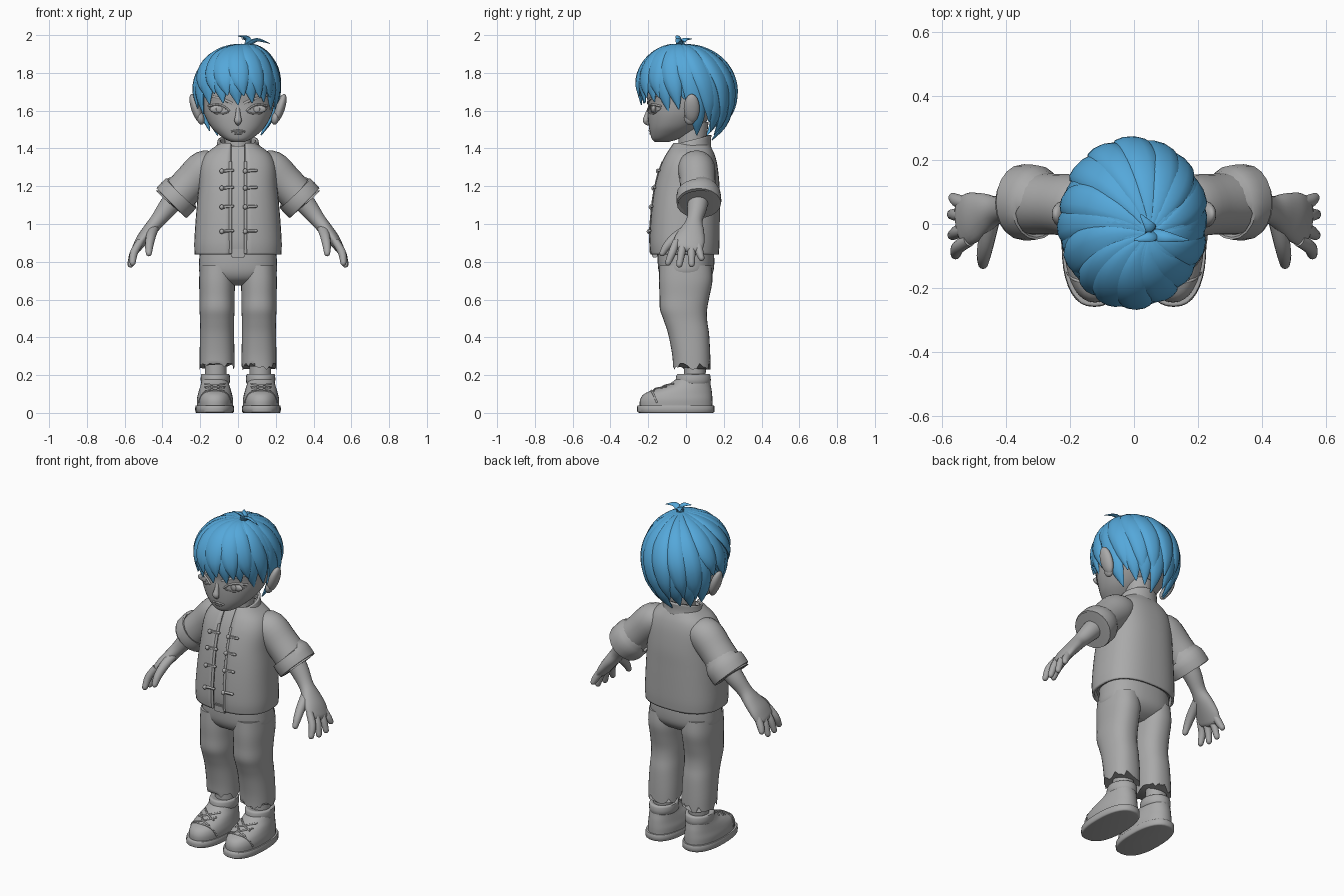
import bpy, bmesh, math, random
from mathutils import Vector

if "Cube" in bpy.data.objects:
    bpy.data.objects.remove(bpy.data.objects["Cube"])

random.seed(4)


def material(name, rgb):
    m = bpy.data.materials.new(name)
    m.diffuse_color = (*rgb, 1)
    m.use_nodes = True
    m.node_tree.nodes["Principled BSDF"].inputs["Base Color"].default_value = m.diffuse_color
    return m


GREY = material("clay grey", (0.40, 0.40, 0.40))
BLUE = material("hair blue", (0.09, 0.39, 0.70))
Y = Vector((0, 1, 0))


def spline(keys, sub):
    """Catmull-Rom samples through the keys."""
    k = [keys[0]] + list(keys) + [keys[-1]]
    out = []
    for i in range(1, len(k) - 2):
        for j in range(sub):
            t = j / sub
            out.append([0.5 * (2 * b + (c - a) * t + (2 * a - 5 * b + 4 * c - d) * t * t
                        + (3 * b - a - 3 * c + d) * t ** 3)
                        for a, b, c, d in zip(*k[i - 1:i + 3])])
    return out + [list(keys[-1])]


def finish(name, bm, mat, angle=45):
    bmesh.ops.recalc_face_normals(bm, faces=bm.faces)
    me = bpy.data.meshes.new(name)
    bm.to_mesh(me)
    bm.free()
    me.materials.append(mat)
    me.shade_smooth()
    me.set_sharp_from_angle(angle=math.radians(angle))
    ob = bpy.data.objects.new(name, me)
    bpy.context.scene.collection.objects.link(ob)
    return ob


def loft(name, keys, mat=GREY, n=24, p=2.0, flat=False, gap=0, hem=0, tilt=0, sub=4,
         tip=False, side=1, ref=None):
    """Skin of elliptic sections (x, y, z, ru, rv); gap leaves the front open."""
    rings = spline(keys, sub)
    if tip:
        a, b = Vector(rings[-2][:3]), Vector(rings[-1][:3])
        d, (r, q) = (b - a).normalized(), rings[-1][3:]
        rings += [[*(b + d * r * h), r * k, q * k] for h, k in ((.5, .85), (.85, .5), (1, .12))]
    bm, rows = bmesh.new(), []
    for i, (x, y, z, ru, rv) in enumerate(rings):
        c = Vector((x, y, z))
        t = Vector((0, 0, 1)) if flat else (
            Vector(rings[min(i + 1, len(rings) - 1)][:3]) - Vector(rings[max(i - 1, 0)][:3])).normalized()
        v = ref(c) if ref else Y
        v = (v - t * v.dot(t)).normalized()
        u = v.cross(t)
        k = math.acos(min(1, (gap / ru) ** (p / 2))) if gap else 0
        row = []
        for j in range(n):
            a = -k + (math.pi + 2 * k) * j / (n - 1) if gap else 2 * math.pi * j / n
            co, si = math.cos(a), math.sin(a)
            q = (c + u * ru * math.copysign(abs(co) ** (2 / p), co)
                 + v * rv * math.copysign(abs(si) ** (2 / p), si))
            q.z += tilt * q.y + (hem * random.uniform(-1, 1) if hem and i == 0 else 0)
            q.x *= side
            row.append(bm.verts.new(q))
        rows.append(row)
    for r0, r1 in zip(rows, rows[1:]):
        for j in range(n - 1 if gap else n):
            m = (j + 1) % n
            bm.faces.new((r0[j], r0[m], r1[m], r1[j]))
    if not gap:
        bm.faces.new(rows[0])
        bm.faces.new(rows[-1])
    return finish(name, bm, mat)


def thicken(ob, t):
    m = ob.modifiers.new("thickness", 'SOLIDIFY')
    m.thickness, m.offset = t, 0


def stack(rows, x=0):
    """(z, front, back, half width) rows to flat section keys."""
    return [(x, (f + b) / 2, z, w, (b - f) / 2) for z, f, b, w in rows]


def front_y(keys, x, z, p):
    """Front surface depth of a flat stack."""
    s = spline(keys, 4)
    a, b = next(((a, b) for a, b in zip(s, s[1:]) if a[2] <= z <= b[2]), (s[-2], s[-1]))
    t = (z - a[2]) / (b[2] - a[2])
    yc, w, d = (a[i] + (b[i] - a[i]) * t for i in (1, 3, 4))
    return yc - d * (1 - min(.99, abs(x) / w) ** p) ** (1 / p)


def blob(name, loc, scale, rot=0, side=1):
    bm = bmesh.new()
    bmesh.ops.create_uvsphere(bm, u_segments=20, v_segments=12, radius=1)
    ob = finish(name, bm, GREY)
    ob.location, ob.scale = (loc[0] * side, loc[1], loc[2]), scale
    ob.rotation_euler.y = rot * side


# Head and neck
head = stack([(1.435, -.165, -.09, .035), (1.45, -.18, -.04, .07), (1.48, -.19, .02, .11),
              (1.52, -.197, .08, .147), (1.58, -.202, .14, .178), (1.64, -.202, .18, .193),
              (1.70, -.21, .2, .197), (1.80, -.19, .2, .185), (1.90, -.11, .13, .11)])
loft("head", head, n=40, p=2.2, flat=True)
loft("neck", stack([(1.28, -.05, .10, .08), (1.38, -.04, .10, .07), (1.54, -.04, .12, .075)]), flat=True)


def on_face(name, pts, r, lift=0.0, side=1):
    loft(name, [(x, front_y(head, x, z, 2.2) - lift, z, r, r) for x, z in pts],
         n=8, tip=True, side=side, ref=lambda c: Vector((0, 1, .3)))


loft("nose", [(0, -.195, 1.615, .010, .008), (0, -.205, 1.575, .014, .014), (0, -.213, 1.547, .02, .016),
              (0, -.203, 1.532, .012, .01)], n=12, tip=True)
on_face("upper_lip", [(-.035, 1.49), (0, 1.495), (.035, 1.49)], .005)
on_face("lower_lip", [(-.02, 1.48), (0, 1.478), (.02, 1.48)], .005)
for s in (1, -1):
    blob("eyeball", (.102, front_y(head, .102, 1.61, 2.2) + .008, 1.608), (.048, .014, .022), 0, s)
    blob("iris", (.098, front_y(head, .098, 1.61, 2.2) - .003, 1.609), (.018, .006, .018), 0, s)
    on_face("upper_eyelid", [(.045, 1.597), (.075, 1.622), (.11, 1.632), (.155, 1.624)], .006, .002, s)
    on_face("lower_eyelid", [(.05, 1.593), (.085, 1.583), (.12, 1.587), (.152, 1.612)], .004, 0, s)
    on_face("eyebrow", [(.03, 1.638), (.08, 1.66), (.15, 1.682)], .007, 0, s)
    blob("ear", (.222, .03, 1.612), (.026, .042, .08), .32, s)
    blob("ear_lobe", (.198, .02, 1.56), (.02, .03, .035), .2, s)

# Hair: scalp cap with overlapping locks that spiral out from the crown
CEN = Vector((-.008, 0, 1.70))
bm = bmesh.new()
bmesh.ops.create_uvsphere(bm, u_segments=32, v_segments=24, radius=1)
for v in bm.verts:
    v.co = Vector((v.co.x * .205, v.co.y * .238, v.co.z * (.235 if v.co.z > 0 else .30))) + CEN
bmesh.ops.delete(bm, geom=[f for f in bm.faces if f.calc_center_median().z <
                           1.69 - .6 * max(0, f.calc_center_median().y)], context='FACES')
finish("hair_cap", bm, BLUE)


def lock(deg, z_end, width, grow, swirl=.45):
    dz = CEN.z - z_end
    end = math.pi / 2 + math.asin(max(-.9, min(.95, dz / .31)))
    keys = []
    for i, w in enumerate((.15, .45, .75, .95, 1.0, .92, .62, .05)):
        t = i / 7
        th = end * t
        ph = math.radians(deg) - swirl * (1 - t)
        r = math.sin(th) * grow
        zr = .245 if th < math.pi / 2 else .31
        keys.append((CEN.x + .058 * (1 - t) ** 2 + .212 * r * math.cos(ph),
                     CEN.y - .03 * (1 - t) ** 2 + .25 * r * math.sin(ph),
                     CEN.z + zr * math.cos(th), width * w, .006 + .018 * w if w > .1 else .003))
    loft("hair_lock", keys, BLUE, n=10, sub=3, ref=lambda c: c - CEN + Vector((0, 0, .05)))


for layer in (0, 1):
    for i in range(16):
        deg = i * 22.5 + 11 * layer + random.uniform(-3, 3)
        f, c = -math.sin(math.radians(deg)), abs(math.cos(math.radians(deg)))
        if f > .45:
            z = 1.625 + .03 * layer + .03 * c
        elif f > .12:
            z = 1.58 + .03 * layer
        elif f > -.3:
            z = 1.67
        else:
            z = 1.455 + .06 * layer + .03 * c
        lock(deg, z + random.uniform(-.015, .02), .058 + random.uniform(-.004, .008), .97 + .05 * layer)
for pts in ([(.06, -.03, 1.94), (.05, -.04, 1.985), (.00, -.05, 1.995)],
            [(.05, -.03, 1.945), (.10, -.04, 1.975), (.17, -.05, 1.955)],
            [(.05, -.02, 1.94), (.05, -.01, 1.975), (.02, .03, 1.98)]):
    loft("crown_tuft", [(*q, w, w * .5) for q, w in zip(pts, (.02, .018, .003))], BLUE, n=8,
         ref=lambda c: Vector((0, .3, 1)))

# Jacket: open front body over an undershirt, stand collar, toggles
jacket = stack([(.84, -.182, .168, .224), (.90, -.188, .172, .226), (1.0, -.184, .173, .22),
                (1.1, -.175, .173, .212), (1.2, -.16, .172, .202), (1.3, -.132, .162, .196),
                (1.36, -.105, .148, .172), (1.40, -.08, .13, .125), (1.425, -.065, .115, .09)])
thicken(loft("jacket_body", jacket, n=44, p=2.5, flat=True, gap=.036), .012)
loft("undershirt", [(x, y, z + .012, a - .016, b - .016) for x, y, z, a, b in jacket[:-1]],
     n=40, p=2.5, flat=True)
thicken(loft("collar", [(0, .02, 1.365, .118, .108), (0, .025, 1.40, .108, .10), (0, .03, 1.435, .10, .098)],
             n=32, flat=True, gap=.035, tilt=.28), .014)
for s in (1, -1):
    edge = [(s * .04, front_y(jacket, .04, z, 2.5) - .004, z, .008, .006)
            for z in (.845, .95, 1.05, 1.15, 1.25, 1.33)]
    loft("jacket_front_edge", edge, n=8)
    for z in (1.28, 1.19, 1.09, .96):
        y = front_y(jacket, .07, z, 2.5) - .009
        x = .062 * s
        loft("toggle_loop", [(x - .03, y, z, .008, .008), (x + .034, y, z + .004, .008, .008)],
             n=8, tip=True, ref=lambda c: Vector((0, 0, 1)))
        blob("toggle_knot", (x - .024, y - .005, z), (.012, .012, .013))
bm = bmesh.new()
bmesh.ops.create_cube(bm, size=1)
for v in bm.verts:
    v.co = Vector((v.co.x * .075, v.co.y * .03 - .165, v.co.z * .045 + .845))
bmesh.ops.bevel(bm, geom=bm.edges[:], offset=.006, segments=2, affect='EDGES')
finish("belt_buckle", bm, GREY)

# Trousers seat
loft("trousers_seat", stack([(.675, -.06, .06, .09), (.70, -.115, .11, .16), (.74, -.142, .142, .203),
                             (.80, -.15, .15, .206), (.88, -.148, .145, .20)]), n=36, p=2.4, flat=True)

for s in (1, -1):
    # Sleeve with rolled cuff
    loft("sleeve", [(.10, .045, 1.315, .06, .085), (.17, .055, 1.295, .098, .098), (.25, .062, 1.22, .095, .095),
                    (.335, .067, 1.13, .095, .10)], side=s)
    loft("sleeve_cuff", [(.297, .066, 1.168, .098, .102), (.303, .067, 1.162, .112, .116),
                         (.345, .068, 1.118, .113, .119), (.355, .068, 1.108, .106, .112),
                         (.348, .068, 1.115, .08, .085)], side=s, n=20, sub=2)
    # Forearm, palm and fingers
    loft("forearm", [(.31, .065, 1.16, .06, .06), (.37, .06, 1.09, .052, .052), (.425, .045, 1.02, .04, .043),
                     (.465, .035, .97, .037, .062), (.505, .02, .92, .033, .08), (.535, .008, .875, .025, .08)],
         side=s, tip=True)
    for y0, y1, z1, x1 in ((-.05, -.095, .795, .558), (-.012, -.035, .785, .568),
                           (.028, .03, .787, .57), (.062, .082, .82, .565)):
        loft("finger", [(.515, y0, .91, .02, .02), (.55, (y0 + y1) / 2, .85, .021, .021),
                        (x1, y1, z1, .016, .016)], side=s, n=12, tip=True)
    loft("thumb", [(.45, .01, .975, .025, .03), (.462, -.055, .93, .026, .026), (.47, -.10, .885, .022, .022),
                   (.472, -.125, .845, .016, .016)], side=s, n=12, tip=True,
         ref=lambda c: Vector((1, 0, 0)))

    # Trouser leg with ragged hem, bare ankle
    loft("trouser_leg", stack([(.25, -.068, .13, .092), (.32, -.075, .128, .092), (.42, -.095, .122, .09),
                               (.49, -.118, .112, .09), (.55, -.138, .112, .093), (.62, -.14, .125, .093),
                               (.70, -.143, .14, .095), (.78, -.14, .135, .09)], .111),
         p=2.3, flat=True, hem=.024, side=s, n=32)
    loft("ankle", stack([(.14, -.01, .10, .055), (.30, -.01, .11, .06)], .118), flat=True, side=s)

    # Shoe: sole, upper, padded ankle collar, laces
    loft("shoe_sole", stack([(0, -.245, .14, .095), (.006, -.258, .15, .102), (.036, -.258, .15, .102),
                             (.04, -.25, .145, .098)], .124), p=2.4, flat=True, side=s, sub=2, n=36)
    shoe = stack([(.036, -.245, .14, .095), (.07, -.243, .14, .096), (.10, -.222, .138, .09),
                  (.125, -.165, .135, .083), (.15, -.095, .13, .075), (.18, -.05, .125, .068)], .122)
    loft("shoe_upper", shoe, p=2.2, flat=True, side=s, n=36)
    loft("shoe_collar", stack([(.15, -.045, .12, .066), (.157, -.055, .13, .076), (.195, -.052, .13, .077),
                               (.206, -.042, .12, .07), (.20, -.02, .10, .05)], .12),
         flat=True, side=s, sub=2, n=28)
    loft("toe_cap_seam", [(.122 + dx, front_y(shoe, dx, z, 2.2) - .001, z, .005, .005)
                          for dx, z in ((-.085, .055), (-.06, .105), (0, .118), (.06, .105), (.085, .055))],
         side=s, n=8, ref=lambda c: Vector((0, 1, .6)))
    for z in (.122, .138):
        for d in (1, -1):
            loft("shoe_lace", [(.122 + dx * d, front_y(shoe, dx, z + dz, 2.2) - .004, z + dz, .005, .005)
                               for dx, dz in ((-.05, -.008), (0, .006), (.05, .016))],
                 side=s, n=8, tip=True, ref=lambda c: Vector((0, 1, 1)))
